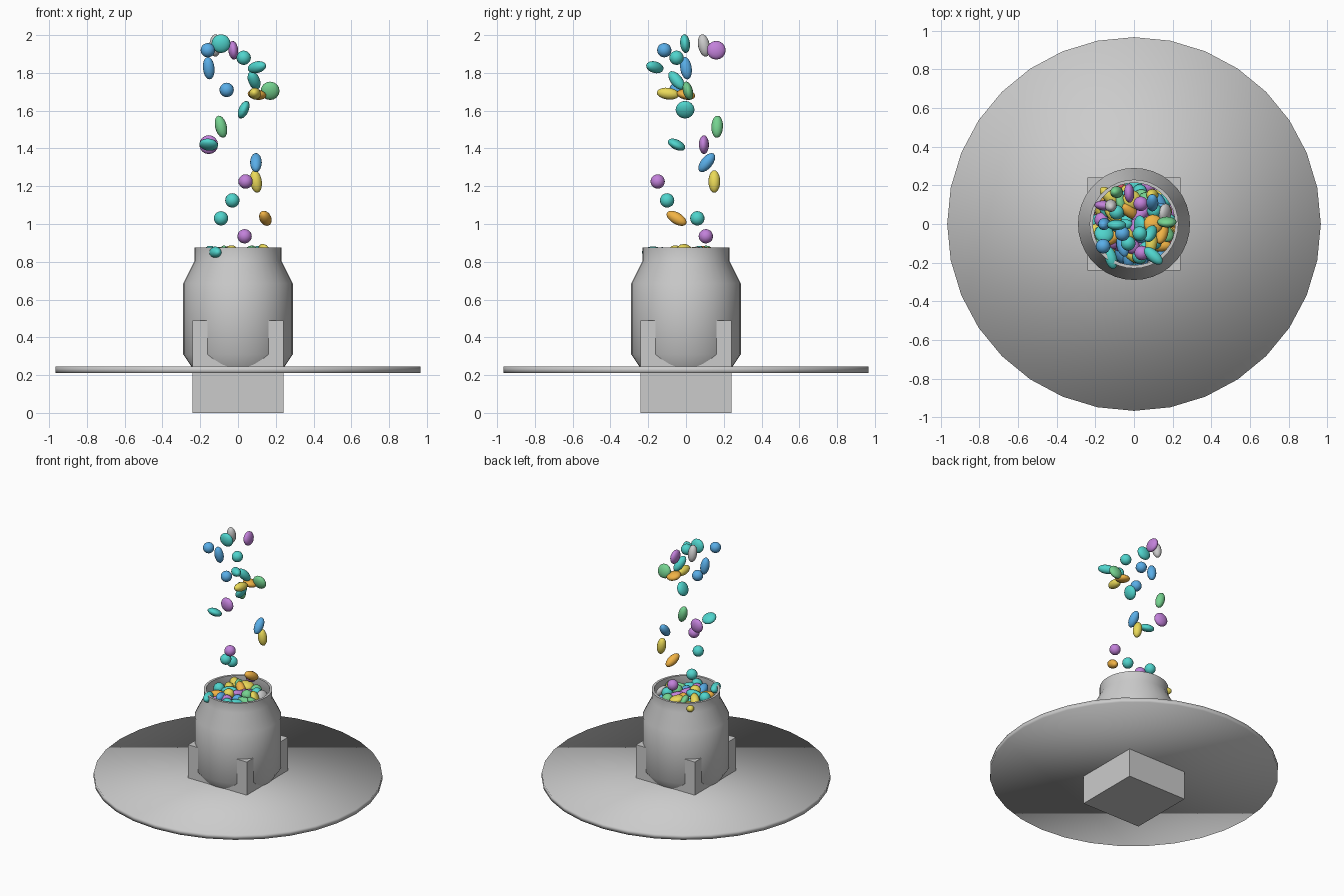
import bpy, bmesh, math, random
from mathutils import Vector, Matrix

if "Cube" in bpy.data.objects:
    bpy.data.objects.remove(bpy.data.objects["Cube"])

random.seed(7)

COLORS = {
    "teal": (0.08, 0.66, 0.61), "blue": (0.10, 0.42, 0.80), "purple": (0.54, 0.22, 0.70),
    "green": (0.18, 0.65, 0.28), "yellow": (0.83, 0.70, 0.10), "orange": (0.88, 0.45, 0.06),
    "red": (0.85, 0.12, 0.15), "grey": None,
}
SHAPES = {  # radii; z is the long axis of a bean or the thin axis of a disc
    "ball": (0.038, 0.038, 0.038),
    "bean": (0.031, 0.031, 0.060),
    "disc": (0.050, 0.050, 0.026),
}


def add_object(name, mesh):
    obj = bpy.data.objects.new(name, mesh)
    bpy.context.collection.objects.link(obj)
    return obj


def finish(name, bm, smooth):
    bmesh.ops.recalc_face_normals(bm, faces=bm.faces)
    for f in bm.faces:
        f.smooth = smooth
    mesh = bpy.data.meshes.new(name)
    bm.to_mesh(mesh)
    bm.free()
    return add_object(name, mesh)


def lathe(name, profile, sides=32):
    """Closed surface of revolution; both profile ends get a flat cap."""
    bm = bmesh.new()
    rings = [[bm.verts.new((r * math.cos(i * math.tau / sides), r * math.sin(i * math.tau / sides), z))
              for i in range(sides)] for r, z in profile]
    for a, b in zip(rings, rings[1:]):
        for i in range(sides):
            j = (i + 1) % sides
            bm.faces.new((a[i], a[j], b[j], b[i]))
    bm.faces.new(rings[0])
    bm.faces.new(rings[-1])
    return finish(name, bm, True)


# Square pedestal, its corners rising around the jar
bm = bmesh.new()
bmesh.ops.create_cube(bm, size=1, matrix=Matrix.Translation((0, 0, 0.245)) @ Matrix.Diagonal((0.48, 0.48, 0.49, 1)))
finish("pedestal", bm, False)

# Wide thin round tray
lathe("tray", [(0.967, 0.21), (0.967, 0.245)])

# Open jar with tapered foot, shoulder, neck and inner wall
jar = lathe("jar", [
    (0.23, 0.22), (0.29, 0.31), (0.29, 0.685), (0.23, 0.805), (0.23, 0.875),
    (0.213, 0.875), (0.213, 0.80), (0.272, 0.68), (0.272, 0.50)], 36)
bpy.context.view_layer.objects.active = jar
jar.select_set(True)
bpy.ops.object.shade_smooth_by_angle(angle=math.radians(35))

# Shared sweet meshes, one per shape and colour
sweets = {}
for color, rgb in COLORS.items():
    mat = None
    if rgb:
        mat = bpy.data.materials.new(color + "_candy")
        mat.diffuse_color = (*rgb, 1)
        mat.use_nodes = True
        mat.node_tree.nodes["Principled BSDF"].inputs["Base Color"].default_value = mat.diffuse_color
    for shape, radii in SHAPES.items():
        bm = bmesh.new()
        bmesh.ops.create_uvsphere(bm, u_segments=16, v_segments=10, radius=1, matrix=Matrix.Diagonal((*radii, 1)))
        for f in bm.faces:
            f.smooth = True
        mesh = bpy.data.meshes.new(f"{color}_{shape}")
        bm.to_mesh(mesh)
        bm.free()
        if mat:
            mesh.materials.append(mat)
        sweets[color, shape] = mesh


def add_sweet(name, color, shape, pos, axis):
    obj = add_object(name, sweets[color, shape])
    turn = Vector(axis).to_track_quat('Z', 'Y').to_matrix().to_4x4()
    obj.matrix_world = Matrix.Translation(pos) @ turn


# Sweets filling the jar in jittered hexagonal layers
pool = ["teal"] * 5 + ["blue"] * 3 + ["purple"] * 3 + ["yellow"] * 3 + ["orange"] * 3 + ["green"] * 2 + ["red", "grey"]
step = 0.068
for layer in range(7):
    z0 = 0.838 - layer * 0.05
    limit = 0.172 + min(0.05, max(0, 0.78 - z0) * 0.5)
    shift = (layer % 2) * step / 2
    for row in range(-4, 5):
        for col in range(-4, 5):
            x = (col + 0.5 * (row % 2)) * step + shift + random.uniform(-0.012, 0.012)
            y = row * step * 0.866 + shift / 2 + random.uniform(-0.012, 0.012)
            if math.hypot(x, y) > limit:
                continue
            shape = random.choice(list(SHAPES))
            up = 1.2 if shape == "disc" else 0.35
            axis = (random.uniform(-1, 1), random.uniform(-1, 1), random.uniform(0.05, up))
            add_sweet("jar_sweet", random.choice(pool), shape, (x, y, z0 + random.uniform(-0.012, 0.012)), axis)

# Sweets falling in a column above the jar
for color, shape, pos, axis in [
    ("blue", "ball", (-0.16, -0.115, 1.92), (0, 0, 1)),
    ("teal", "disc", (-0.09, -0.005, 1.955), (0, 1, 0.1)),
    ("purple", "disc", (-0.025, 0.16, 1.92), (1, 0.05, 0.1)),
    ("grey", "bean", (-0.12, 0.095, 1.945), (0, -0.2, 1)),
    ("teal", "ball", (0.03, -0.05, 1.88), (0, 0, 1)),
    ("teal", "bean", (0.10, -0.165, 1.83), (1, -0.9, 0.25)),
    ("blue", "bean", (-0.155, 0.0, 1.825), (-0.1, -0.15, 1)),
    ("teal", "bean", (0.085, -0.05, 1.76), (-0.4, -0.8, 1)),
    ("blue", "ball", (-0.06, -0.05, 1.71), (0, 0, 1)),
    ("green", "disc", (0.17, 0.01, 1.705), (0, 1, 0.25)),
    ("yellow", "bean", (0.09, -0.095, 1.69), (0.1, 1, -0.12)),
    ("orange", "disc", (0.10, 0.0, 1.685), (0.15, 0.2, 1)),
    ("teal", "disc", (0.03, -0.005, 1.605), (1, 0, -0.45)),
    ("green", "bean", (-0.09, 0.165, 1.515), (-0.25, 0.03, 1)),
    ("purple", "disc", (-0.155, 0.095, 1.42), (0.1, 1, 0)),
    ("teal", "disc", (-0.155, -0.05, 1.42), (0.12, 0.5, 1)),
    ("blue", "bean", (0.095, 0.11, 1.325), (0, 0.8, 1)),
    ("yellow", "bean", (0.095, 0.15, 1.225), (-0.15, 0, 1)),
    ("purple", "ball", (0.04, -0.15, 1.225), (0, 0, 1)),
    ("teal", "ball", (-0.03, -0.10, 1.125), (0, 0, 1)),
    ("teal", "ball", (-0.09, 0.06, 1.03), (0, 0, 1)),
    ("orange", "bean", (0.145, -0.05, 1.03), (-0.25, -0.85, 0.5)),
    ("purple", "ball", (0.035, 0.105, 0.935), (0, 0, 1)),
    ("teal", "bean", (-0.12, -0.175, 0.85), (0.3, -1, 0)),
    ("yellow", "bean", (-0.13, 0.145, 0.835), (-1, 1, 0)),
]:
    add_sweet("falling_sweet", color, shape, pos, axis)
